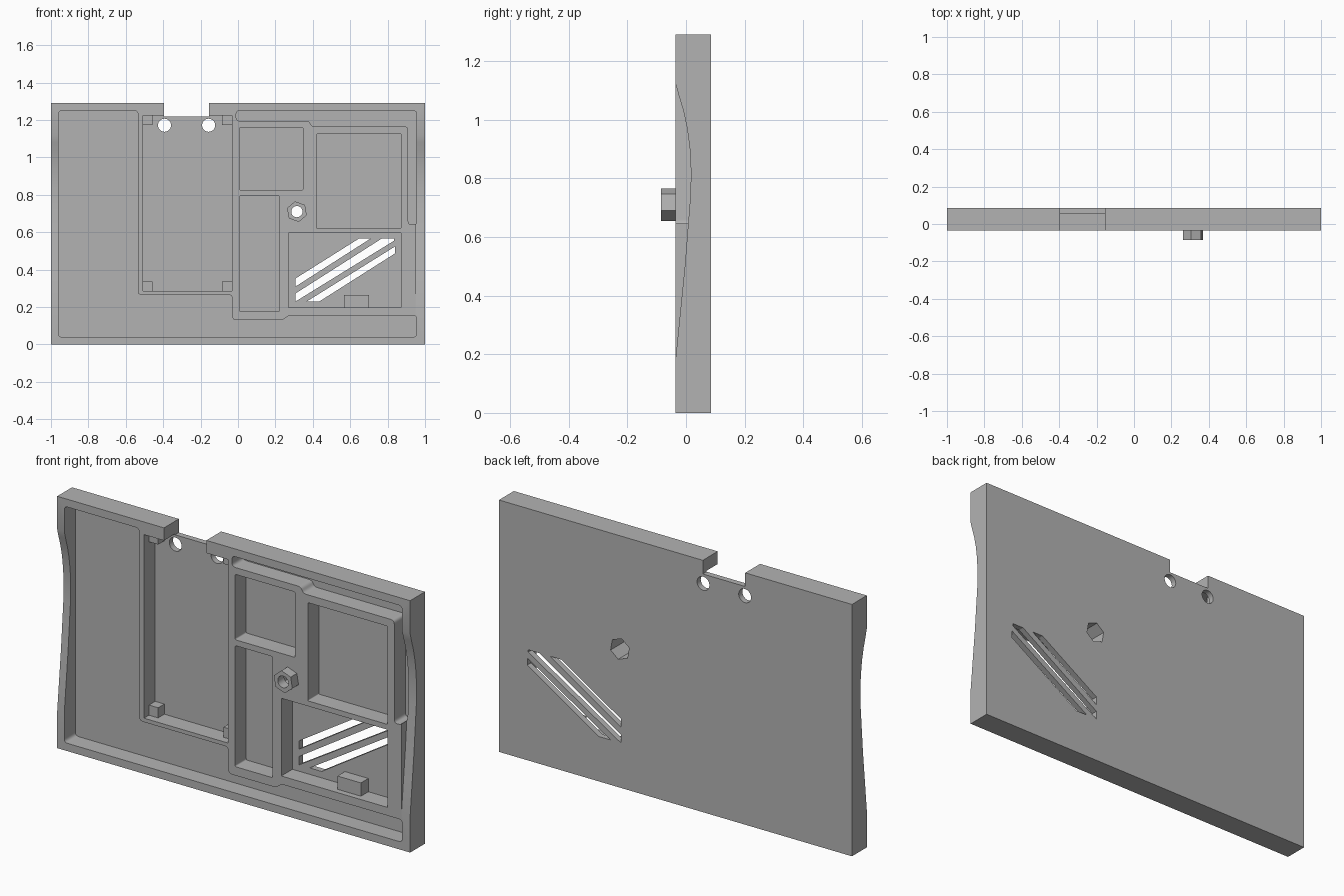
import bpy, bmesh, math
from mathutils import Vector

FRONT, FLOOR, BACK = -0.035, 0.055, 0.085

cube = bpy.data.objects.get("Cube")
if cube:
    bpy.data.objects.remove(cube, do_unlink=True)

grey = bpy.data.materials.new("grey plastic")
grey.use_nodes = True
grey.diffuse_color = (0.45, 0.45, 0.45, 1)
grey.node_tree.nodes["Principled BSDF"].inputs["Base Color"].default_value = (0.45, 0.45, 0.45, 1)


def solid(name, points, sweep):
    """Extrude a closed 3D outline along a sweep vector."""
    bm = bmesh.new()
    face = bm.faces.new([bm.verts.new(p) for p in points])
    out = bmesh.ops.extrude_face_region(bm, geom=[face])
    moved = [v for v in out["geom"] if isinstance(v, bmesh.types.BMVert)]
    bmesh.ops.translate(bm, verts=moved, vec=sweep)
    bmesh.ops.recalc_face_normals(bm, faces=bm.faces)
    mesh = bpy.data.meshes.new(name)
    bm.to_mesh(mesh)
    bm.free()
    mesh.materials.append(grey)
    obj = bpy.data.objects.new(name, mesh)
    bpy.context.collection.objects.link(obj)
    return obj


def prism(name, outline, y0, y1):
    """Outline in x, z swept through the thickness."""
    return solid(name, [(x, y0, z) for x, z in outline], (0, y1 - y0, 0))


def rect(x0, x1, z0, z1):
    return [(x0, z0), (x1, z0), (x1, z1), (x0, z1)]


def ring(x, z, radius, sides, turn=0):
    return [(x + radius * math.cos(turn + math.tau * i / sides),
             z + radius * math.sin(turn + math.tau * i / sides)) for i in range(sides)]


def rounded(outline, radius, steps=4):
    """Replace each corner by a short curve."""
    result = []
    for i, corner in enumerate(outline):
        c = Vector(corner)
        a, b = Vector(outline[i - 1]) - c, Vector(outline[(i + 1) % len(outline)]) - c
        a = a.normalized() * min(radius, a.length * 0.4)
        b = b.normalized() * min(radius, b.length * 0.4)
        for k in range(steps + 1):
            t = k / steps
            result.append(tuple(c + a * (1 - t) ** 2 + b * t ** 2))
    return result


def cut(target, cutter):
    """Subtract the cutter and remove it."""
    cutter.hide_render = True
    mod = target.modifiers.new("cut", "BOOLEAN")
    mod.operation, mod.solver, mod.object = "DIFFERENCE", "EXACT", cutter
    bpy.context.view_layer.objects.active = target
    bpy.ops.object.modifier_apply(modifier=mod.name)
    bpy.data.objects.remove(cutter, do_unlink=True)


# Main slab
panel = prism("panel", rect(-1, 1, 0, 1.29), FRONT, BACK)

# Recesses on the front
outer_recess = [(-0.96, 1.25), (-0.96, 0.04), (0.955, 0.04), (0.955, 0.155), (0.27, 0.155),
                (0.24, 0.13), (-0.03, 0.13), (-0.03, 0.265), (-0.535, 0.265), (-0.535, 1.25)]
corner_channel = [(-0.01, 1.25), (0.955, 1.25), (0.955, 0.64), (0.91, 0.64),
                  (0.91, 1.165), (0.395, 1.165), (0.38, 1.195), (-0.01, 1.195)]
recesses = [
    rounded(outer_recess, 0.02),
    rounded(corner_channel, 0.02),
    rect(-0.508, -0.033, 0.285, 1.225),
    rounded(rect(0.008, 0.348, 0.825, 1.16), 0.008),
    rounded(rect(0.008, 0.22, 0.175, 0.795), 0.008),
    rounded(rect(0.42, 0.872, 0.622, 1.125), 0.005),
    rect(0.27, 0.872, 0.197, 0.595),
]
for outline in recesses:
    cut(panel, prism("recess_cutter", outline, -0.2, FLOOR))

# Openings right through: top notch, round holes, slanted slots, hexagon
slots = [
    [(0.308, 0.353), (0.648, 0.567), (0.71, 0.567), (0.308, 0.31)],
    [(0.308, 0.273), (0.77, 0.567), (0.835, 0.567), (0.835, 0.555), (0.308, 0.23)],
    [(0.368, 0.23), (0.84, 0.524), (0.84, 0.487), (0.435, 0.23)],
]
nut_outline = ring(0.315, 0.71, 0.056, 6, math.radians(100))
openings = [rect(-0.395, -0.155, 1.22, 1.4), nut_outline] + slots
openings += [ring(x, 1.172, 0.035, 32) for x in (-0.393, -0.157)]
for outline in openings:
    cut(panel, prism("opening_cutter", outline, -0.2, 0.2))

# Curved grip scoops in both side walls
scoop = [(1.12, -0.035), (1.08, -0.024), (1.03, -0.009), (0.97, 0.004), (0.9, 0.013),
         (0.82, 0.017), (0.74, 0.015), (0.64, 0.007), (0.5, -0.004), (0.35, -0.019),
         (0.19, -0.035), (0.19, -0.1), (1.12, -0.1)]
for x in (-1.06, 0.951):
    cut(panel, solid("scoop_cutter", [(x, y, z) for z, y in scoop], (0.101, 0, 0)))

# Hexagonal nut with a bore
nut = prism("hex_nut", nut_outline, -0.085, FRONT + 0.001)
cut(nut, prism("bore_cutter", ring(0.315, 0.71, 0.03, 32), -0.2, 0.2))

# Corner posts of the tall pocket
for side, x in (("right", -0.508), ("left", -0.085)):
    for level, z in (("lower", 0.285), ("upper", 1.173)):
        prism(f"{level}_{side}_post", rect(x, x + 0.052, z, z + 0.052), 0.005, FLOOR + 0.002)

# Small block in the slotted pocket
prism("stop_block", rect(0.567, 0.7, 0.195, 0.265), -0.005, FLOOR + 0.002)

# Smooth the curves and keep the edges sharp
bpy.ops.object.select_all(action="DESELECT")
for obj in (panel, nut):
    obj.select_set(True)
bpy.context.view_layer.objects.active = panel
bpy.ops.object.shade_smooth_by_angle(angle=math.radians(30))
